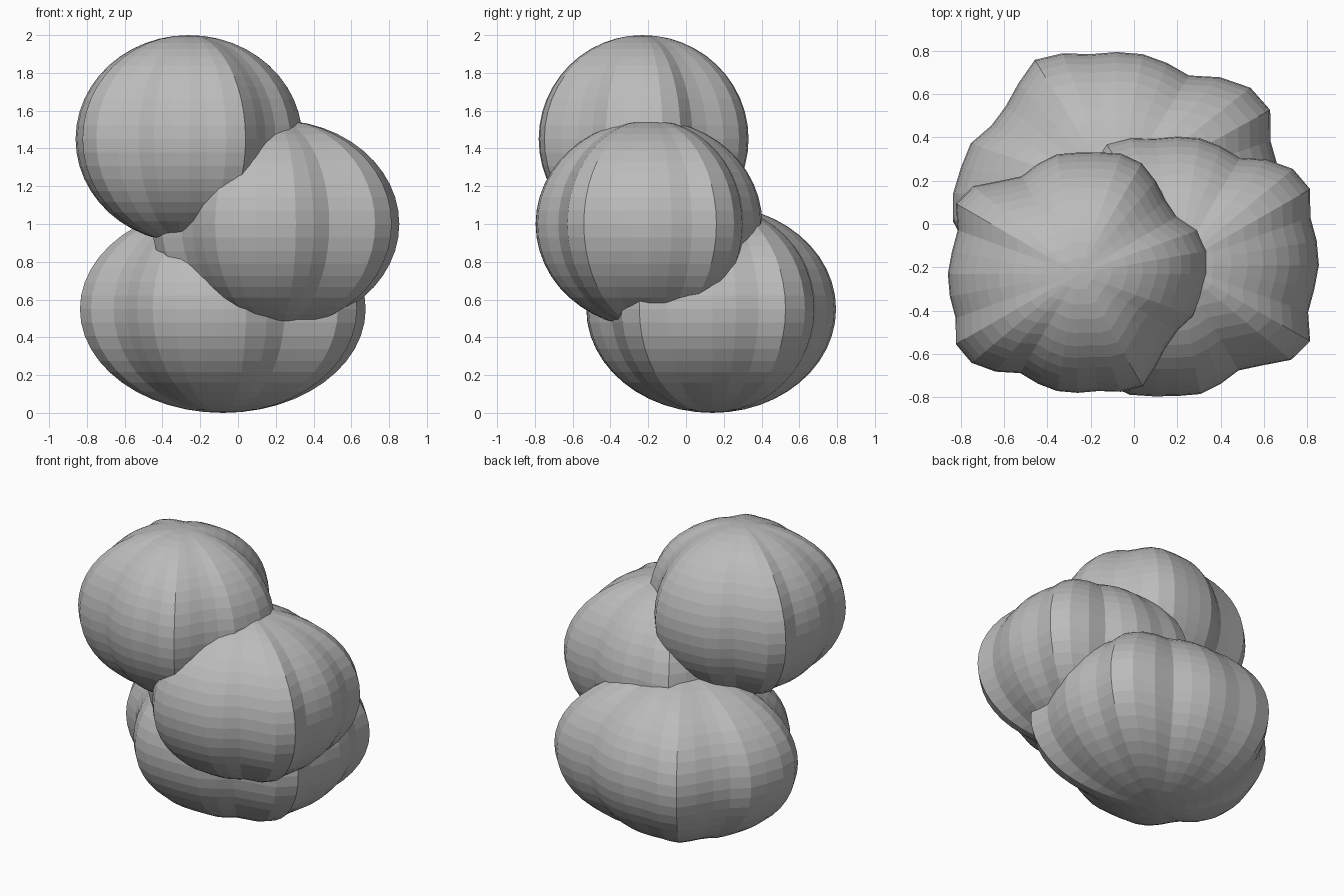
import bpy, bmesh
from math import sin, cos, pi, radians

cube = bpy.data.objects.get("Cube")
if cube:
    bpy.data.objects.remove(cube, do_unlink=True)

# Plain grey skin shared by every lobe
grey = bpy.data.materials.new("plain_grey")
grey.use_nodes = True
colour = (0.5, 0.5, 0.5, 1)
grey.diffuse_color = colour
grey.node_tree.nodes["Principled BSDF"].inputs["Base Color"].default_value = colour

# Ribbed outline: horizontal radius in hundredths, evenly spaced around the axis
OUTLINE = [60, 61, 59, 53, 53, 56, 59, 59, 57, 56, 56, 54,
           52, 56, 63, 65, 59, 59, 60, 60, 60, 65, 64, 59,
           53, 54, 55, 55, 55, 58, 60, 56, 53, 53, 57, 58]
RINGS = 24
HALF_HEIGHT = 0.55


def ribbed_lobe(name, centre, scale, turn):
    """Flat-faced squashed ball whose horizontal section follows the ribbed outline."""
    bm = bmesh.new()
    count = len(OUTLINE)
    bmesh.ops.create_uvsphere(bm, u_segments=count, v_segments=RINGS, radius=1)
    bm.verts.ensure_lookup_table()
    for v in bm.verts:
        from math import atan2, hypot
        flat = hypot(v.co.x, v.co.y)
        angle = atan2(v.co.y, v.co.x)
        step = round(angle / (2 * pi) * count) % count
        reach = flat * OUTLINE[step] / 100
        angle += radians(turn)
        v.co = (centre[0] + scale[0] * reach * cos(angle),
                centre[1] + scale[1] * reach * sin(angle),
                centre[2] + HALF_HEIGHT * v.co.z)
    mesh = bpy.data.meshes.new(name)
    bm.to_mesh(mesh)
    bm.free()
    mesh.materials.append(grey)
    obj = bpy.data.objects.new(name, mesh)
    bpy.context.collection.objects.link(obj)
    return obj


# Three stacked lobes, the upper one turned half way round
ribbed_lobe("lower_lobe", (-0.08, 0.14, 0.55), (1.26, 1.19), 180)
ribbed_lobe("middle_lobe", (0.2, -0.19, 1.0), (1.09, 1.08), 180)
ribbed_lobe("upper_lobe", (-0.26, -0.23, 1.45), (1, 1), 0)
